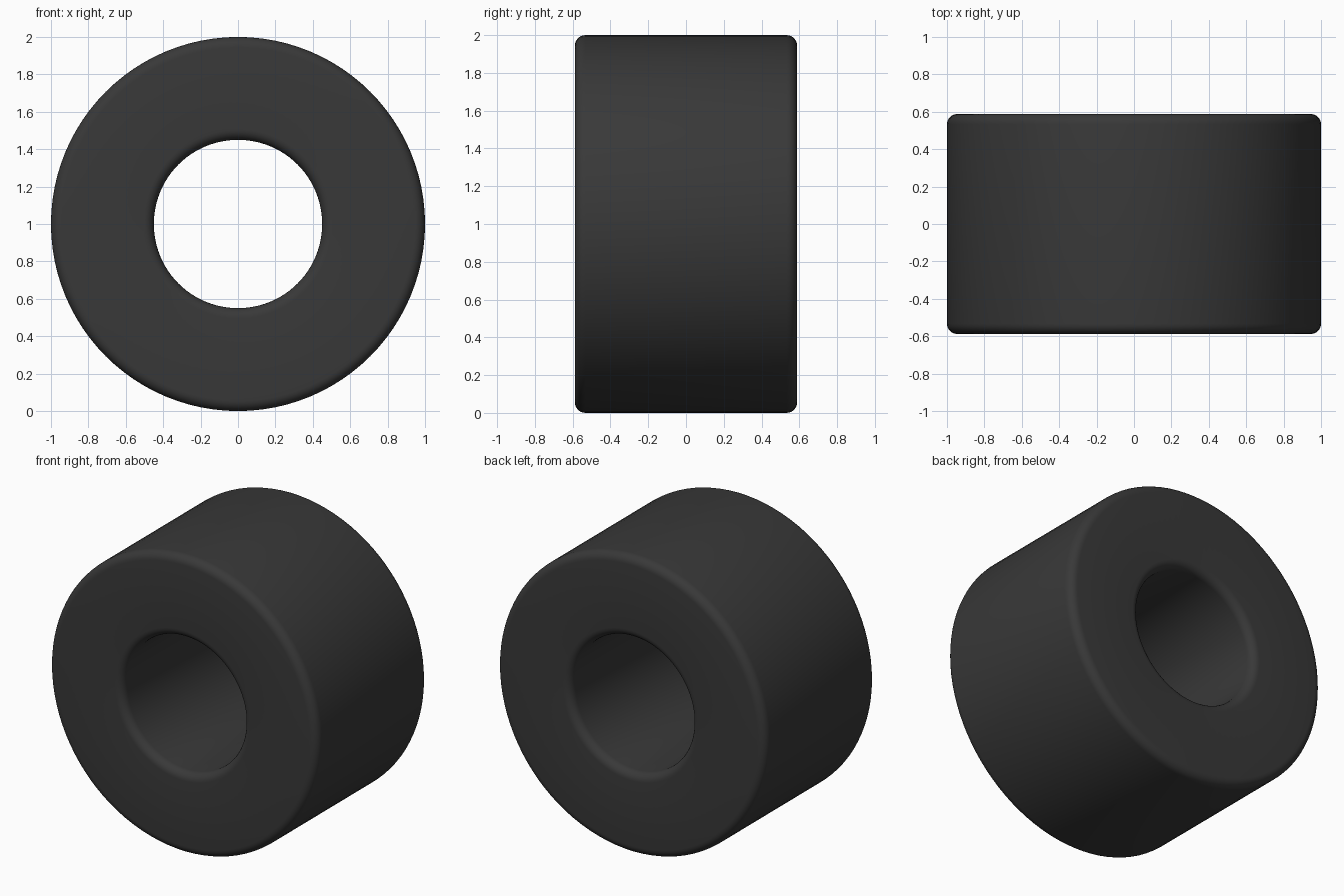
import bpy, bmesh, math

if "Cube" in bpy.data.objects:
    bpy.data.objects.remove(bpy.data.objects["Cube"])

R_OUT, R_IN, HALF, FILLET = 1.0, 0.45, 0.588, 0.055
SEGMENTS, STEPS = 96, 6

# Rounded rectangle cross-section of the ring (radius, y)
corners = [(R_OUT, HALF, -1, -1, 0), (R_IN, HALF, 1, -1, 90),
           (R_IN, -HALF, 1, 1, 180), (R_OUT, -HALF, -1, 1, 270)]
profile = []
for r, y, sr, sy, start in corners:
    for i in range(STEPS + 1):
        a = math.radians(start + 90 * i / STEPS)
        profile.append((r + sr * FILLET + FILLET * math.cos(a),
                        y + sy * FILLET + FILLET * math.sin(a)))

# Revolve the section around the y axis
bm = bmesh.new()
rings = []
for s in range(SEGMENTS):
    t = 2 * math.pi * s / SEGMENTS
    rings.append([bm.verts.new((r * math.cos(t), y, 1 + r * math.sin(t)))
                  for r, y in profile])
n = len(profile)
for s in range(SEGMENTS):
    a, b = rings[s], rings[(s + 1) % SEGMENTS]
    for i in range(n):
        j = (i + 1) % n
        bm.faces.new((a[i], a[j], b[j], b[i]))
bmesh.ops.recalc_face_normals(bm, faces=bm.faces)

mesh = bpy.data.meshes.new("roller_ring")
bm.to_mesh(mesh)
bm.free()
ring = bpy.data.objects.new("roller_ring", mesh)
bpy.context.collection.objects.link(ring)

# Dark rubber colour
rubber = bpy.data.materials.new("dark_rubber")
rubber.diffuse_color = (0.04, 0.04, 0.04, 1)
rubber.use_nodes = True
rubber.node_tree.nodes["Principled BSDF"].inputs["Base Color"].default_value = rubber.diffuse_color
mesh.materials.append(rubber)

# Smooth shading
bpy.context.view_layer.objects.active = ring
ring.select_set(True)
bpy.ops.object.shade_smooth_by_angle(angle=math.radians(40))
